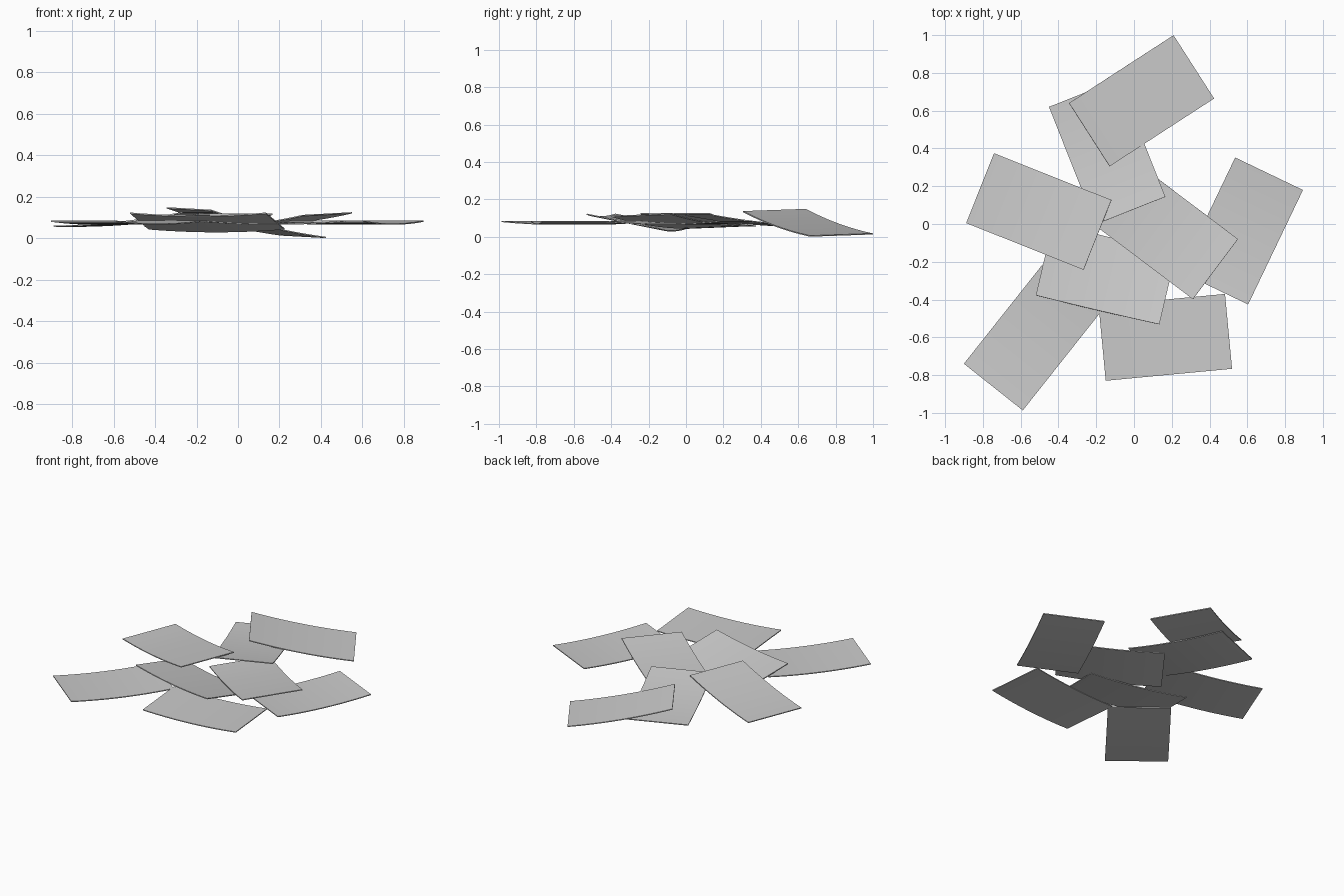
import bpy, math
from mathutils import Matrix

if "Cube" in bpy.data.objects:
    bpy.data.objects.remove(bpy.data.objects["Cube"])

L, W, T, SAG, SEG = 0.672, 0.398, 0.006, 0.014, 12


def card(name, x, y, z, angle, rise=0.0, roll=0.0):
    """Slightly cupped sheet; z = mean corner height, rise = lift of the +length
    end over the other, roll = lift of the left long edge over the right."""
    verts, faces = [], []
    # closed cross-section strip: four points per station along the length
    for i in range(SEG + 1):
        u = -1 + 2 * i / SEG
        h = SAG * (u * u - 1)
        for v, t in ((-1, -T / 2), (1, -T / 2), (1, T / 2), (-1, T / 2)):
            verts.append((u * L / 2, v * W / 2, h + t))
    for i in range(SEG):
        for k in range(4):
            a, b = 4 * i + k, 4 * i + (k + 1) % 4
            faces.append((a, a + 4, b + 4, b))
    faces.append((0, 1, 2, 3))
    e = 4 * SEG
    faces.append((e + 3, e + 2, e + 1, e))
    mesh = bpy.data.meshes.new(name)
    mesh.from_pydata(verts, [], [f[::-1] for f in faces])
    ob = bpy.data.objects.new(name, mesh)
    bpy.context.collection.objects.link(ob)
    ob.matrix_world = (Matrix.Translation((x, y, z))
                       @ Matrix.Rotation(math.radians(angle), 4, 'Z')
                       @ Matrix.Rotation(-math.asin(rise / L), 4, 'Y')
                       @ Matrix.Rotation(math.asin(roll / W), 4, 'X'))
    # consistent outward normals and smooth curvature
    bpy.ops.object.select_all(action='DESELECT')
    ob.select_set(True)
    bpy.context.view_layer.objects.active = ob
    bpy.ops.object.mode_set(mode='EDIT')
    bpy.ops.mesh.select_all(action='SELECT')
    bpy.ops.mesh.normals_make_consistent(inside=False)
    bpy.ops.object.mode_set(mode='OBJECT')
    bpy.ops.object.shade_smooth_by_angle(angle=math.radians(30))
    return ob


# flat lying bottom layer
card("card_right", 0.570, -0.037, 0.082, 64.4)
card("card_front_right", 0.166, -0.600, 0.082, 5.4)
card("card_front_left", -0.536, -0.600, 0.082, 51.6)

# tilted cards resting on the others
card("card_front_middle", -0.148, -0.264, 0.083, -13.2, roll=-0.076)
card("card_centre", 0.164, -0.038, 0.084, -37.0, rise=0.064, roll=0.013)
card("card_back_middle", -0.142, 0.382, 0.086, -68.4, rise=0.060)
card("card_left", -0.504, 0.066, 0.091, -21.7, rise=0.066)
card("card_back", 0.040, 0.652, 0.075, 33.0, rise=-0.131, roll=0.012)
